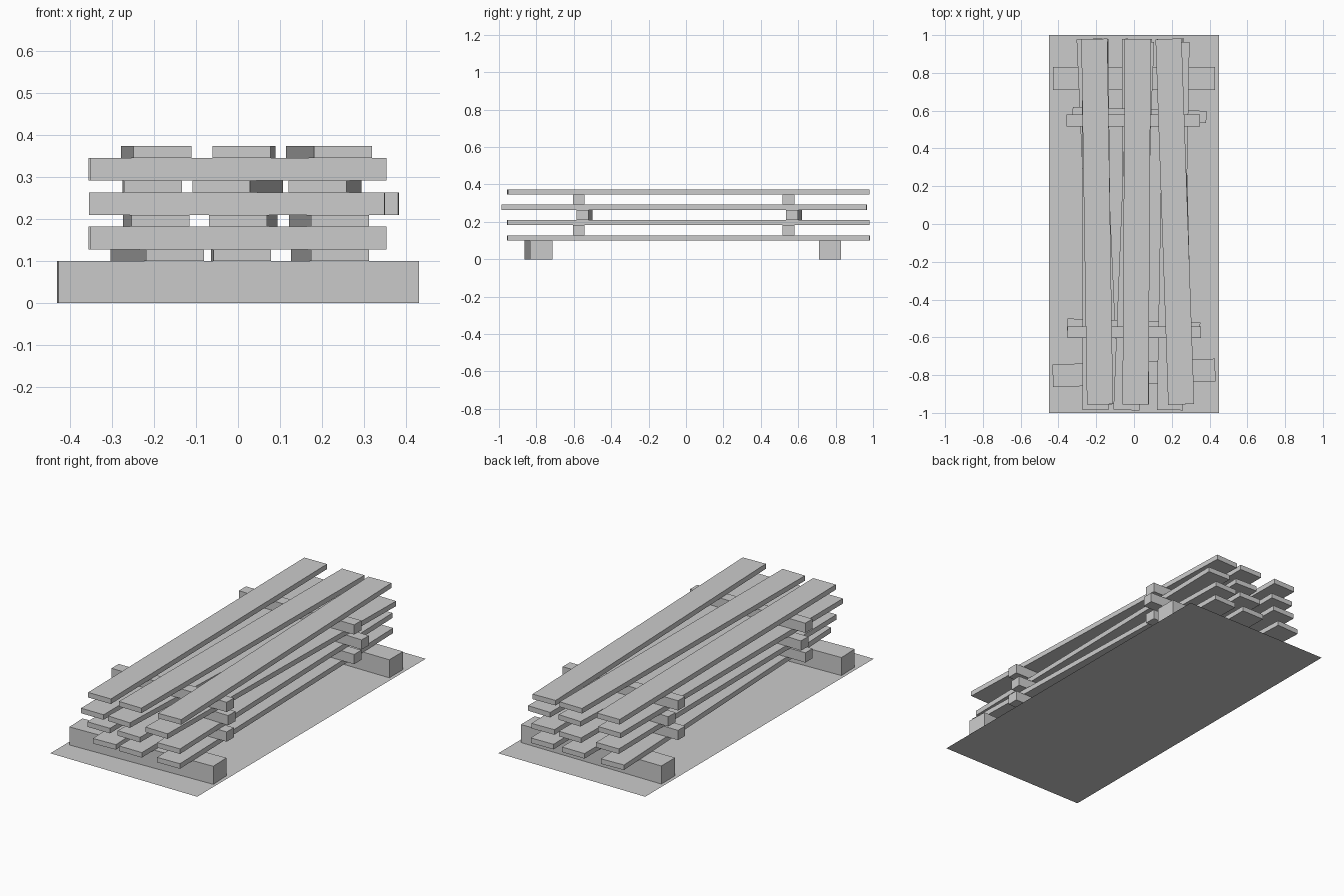
import bpy
import bmesh
from math import atan2
from mathutils import Matrix, Vector

cube = bpy.data.objects.get("Cube")
if cube:
    bpy.data.objects.remove(cube, do_unlink=True)

# One plain grey for everything
grey = bpy.data.materials.new("plain_grey")
grey.use_nodes = True
colour = (0.6, 0.6, 0.6, 1)
grey.diffuse_color = colour
grey.node_tree.nodes["Principled BSDF"].inputs["Base Color"].default_value = colour


def add_object(name, bm):
    mesh = bpy.data.meshes.new(name)
    bm.to_mesh(mesh)
    bm.free()
    mesh.materials.append(grey)
    obj = bpy.data.objects.new(name, mesh)
    bpy.context.collection.objects.link(obj)
    return obj


def beam(name, start, end, width, bottom, height):
    """Square-edged timber between two end centres, resting at a height."""
    a, b = Vector(start), Vector(end)
    run, mid = b - a, (a + b) / 2
    bm = bmesh.new()
    bmesh.ops.create_cube(bm, size=1)
    bmesh.ops.scale(bm, vec=(run.length, width, height), verts=bm.verts)
    obj = add_object(name, bm)
    obj.matrix_world = (Matrix.Translation((mid.x, mid.y, bottom + height / 2))
                        @ Matrix.Rotation(atan2(run.y, run.x), 4, "Z"))


# Flat ground sheet
bm = bmesh.new()
bmesh.ops.create_grid(bm, x_segments=1, y_segments=1, size=1)
bmesh.ops.scale(bm, vec=(0.45, 1, 1), verts=bm.verts)
add_object("ground_sheet", bm)

# Two heavy bearers
BEARER = 0.10
beam("front_bearer", (-0.43, -0.804), (0.43, -0.773), 0.12, 0, BEARER)
beam("back_bearer", (-0.43, 0.77), (0.43, 0.77), 0.12, 0, BEARER)

# Plank layers: front and back ends in y, then front and back x of each plank
PLANK, SPACER = 0.028, 0.054
layers = [
    (-0.955, 0.98, [(-0.15, -0.235), (0.01, 0.005), (0.243, 0.195)]),
    (-0.955, 0.98, [(-0.185, -0.205), (0.0, 0.025), (0.243, 0.19)]),
    (-0.985, 0.965, [(-0.203, -0.206), (-0.04, 0.038), (0.19, 0.225)]),
    (-0.955, 0.98, [(-0.18, -0.21), (0.008, 0.02), (0.25, 0.183)]),
]
for i, (front, back, planks) in enumerate(layers):
    z = BEARER + i * (PLANK + SPACER)
    for side, (x0, x1) in zip(("right", "middle", "left"), planks):
        beam(f"plank_{i + 1}_{side}", (x0, front), (x1, back), 0.138, z, PLANK)

# Spacer sticks between the layers
straight = [((-0.352, -0.573), (0.354, -0.573)), ((-0.357, 0.548), (0.35, 0.548))]
skewed = [((-0.354, -0.532), (0.35, -0.554)), ((-0.325, 0.588), (0.383, 0.567))]
for i, sticks in enumerate((straight, skewed, straight)):
    z = BEARER + PLANK + i * (PLANK + SPACER)
    for end, (a, b) in zip(("front", "back"), sticks):
        beam(f"spacer_{i + 1}_{end}", a, b, 0.063, z, SPACER)
